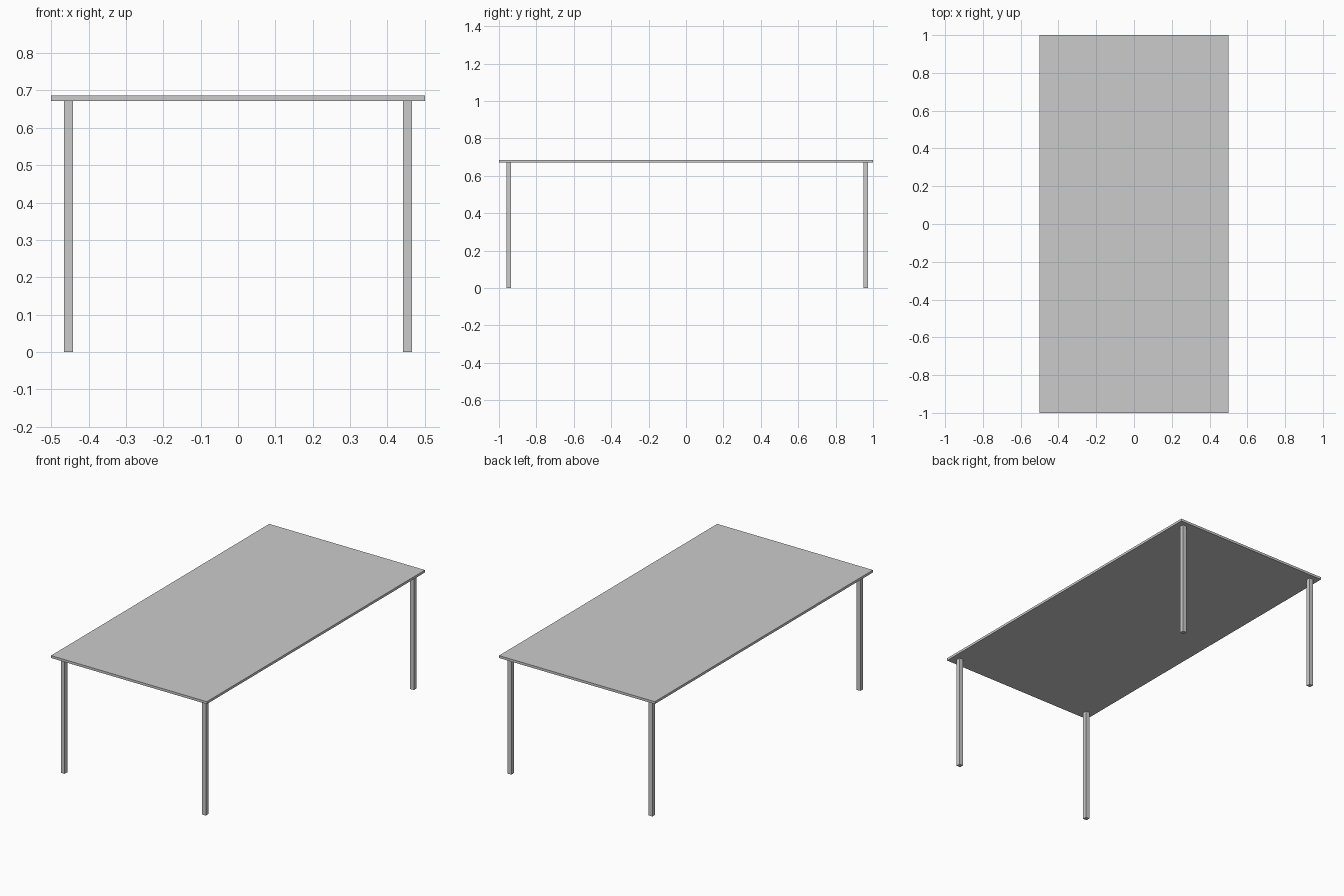
import bpy

if "Cube" in bpy.data.objects:
    bpy.data.objects.remove(bpy.data.objects["Cube"])

TOP_Z, UNDER_Z = 0.686, 0.672


def box(name, centre, size):
    bpy.ops.mesh.primitive_cube_add(size=1, location=centre)
    obj = bpy.context.object
    obj.name = name
    obj.scale = size
    bpy.ops.object.transform_apply(location=False, rotation=False, scale=True)
    return obj


# Thin rectangular table top
box("table_top", (0, 0, (TOP_Z + UNDER_Z) / 2), (1, 2, TOP_Z - UNDER_Z))

# Four slim square legs; the back pair sits slightly nearer the edge
for row, y in (("front", -0.947), ("back", 0.96)):
    for side, x in (("left", -0.453), ("right", 0.453)):
        box(f"{row}_{side}_leg", (x, y, UNDER_Z / 2), (0.024, 0.024, UNDER_Z))
